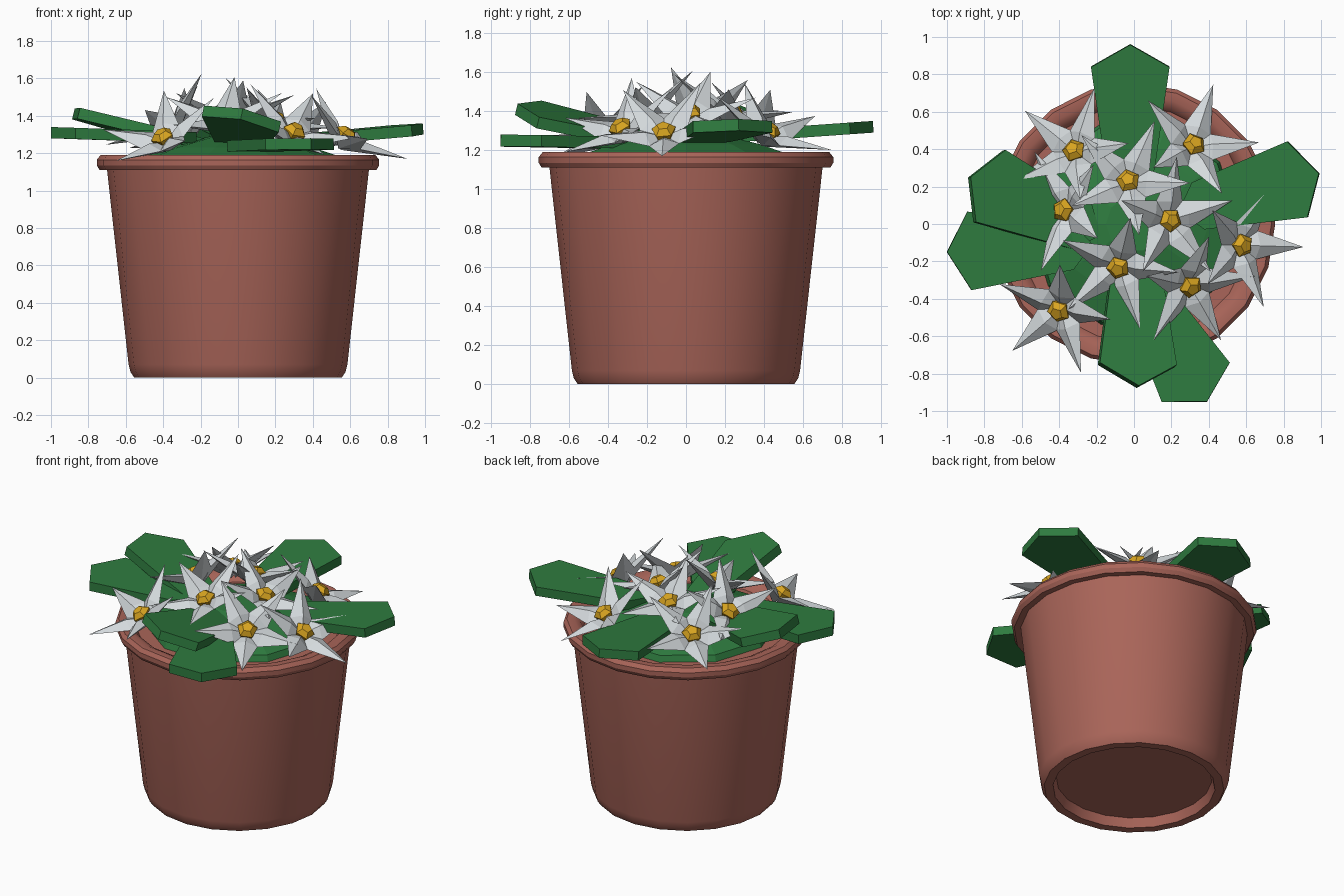
import bpy, bmesh, math
from mathutils import Matrix, Vector

if "Cube" in bpy.data.objects:
    bpy.data.objects.remove(bpy.data.objects["Cube"])


def material(name, color):
    m = bpy.data.materials.new(name)
    m.diffuse_color = (*color, 1)
    m.use_nodes = True
    m.node_tree.nodes["Principled BSDF"].inputs["Base Color"].default_value = m.diffuse_color
    return m


CLAY = material("terracotta", (0.40, 0.13, 0.10))
GREEN = material("leaf green", (0.028, 0.20, 0.05))
WHITE = material("petal white", (0.66, 0.70, 0.72))
YELLOW = material("centre yellow", (0.70, 0.38, 0.015))


def make_object(name, verts, faces, mat, matrix=Matrix()):
    me = bpy.data.meshes.new(name)
    bm = bmesh.new()
    vs = [bm.verts.new(v) for v in verts]
    for f in faces:
        bm.faces.new([vs[i] for i in f])
    bmesh.ops.recalc_face_normals(bm, faces=bm.faces)
    bm.to_mesh(me)
    bm.free()
    me.materials.append(mat)
    ob = bpy.data.objects.new(name, me)
    ob.matrix_world = matrix
    bpy.context.collection.objects.link(ob)
    return ob


def lathe(name, profile, sides, mat, matrix=Matrix()):
    """Revolve (radius, z) points; both ends are capped."""
    verts = [(r * math.cos(math.tau * i / sides), r * math.sin(math.tau * i / sides), z)
             for r, z in profile for i in range(sides)]
    faces = [(k * sides + i, k * sides + (i + 1) % sides,
              (k + 1) * sides + (i + 1) % sides, (k + 1) * sides + i)
             for k in range(len(profile) - 1) for i in range(sides)]
    last = (len(profile) - 1) * sides
    faces += [tuple(range(sides)), tuple(range(last, last + sides))]
    return make_object(name, verts, faces, mat, matrix)


# Pot: recessed foot, tapered wall, rolled rim, sunken top
pot = lathe("pot", [(0.48, 0.06), (0.50, 0.0), (0.555, 0.0), (0.575, 0.03), (0.585, 0.07),
                    (0.70, 1.11), (0.74, 1.11), (0.755, 1.135), (0.755, 1.165),
                    (0.735, 1.19), (0.69, 1.19), (0.65, 1.17), (0.63, 1.14)], 20, CLAY)
bpy.context.view_layer.objects.active = pot
pot.select_set(True)
bpy.ops.object.shade_smooth_by_angle(angle=math.radians(30))

# Low green mound under the flowers
lathe("foliage_mound", [(0.57, 1.13), (0.55, 1.18), (0.40, 1.23), (0.15, 1.29)], 10, GREEN)


# Leaves: thick pointed slabs, x axis pointing outward, origin at the tip
def leaf(i, tip, azimuth, pitch, roll):
    outline = [(0, 0), (-0.12, 0.21), (-0.67, 0.13), (-0.78, 0.0), (-0.67, -0.13), (-0.12, -0.21)]
    t = 0.03
    verts = [(x, y, z) for z in (-t, t) for x, y in outline]
    n = len(outline)
    faces = [(k, (k + 1) % n, n + (k + 1) % n, n + k) for k in range(n)]
    for b in (0, n):
        faces += [(b, b + 1, b + 2, b + 3), (b, b + 3, b + 4, b + 5)]
    mtx = (Matrix.Translation(tip) @ Matrix.Rotation(math.radians(azimuth), 4, 'Z')
           @ Matrix.Rotation(math.radians(-pitch), 4, 'Y')
           @ Matrix.Rotation(math.radians(roll), 4, 'X'))
    make_object(f"leaf_{i}", verts, faces, GREEN, mtx)


for i, args in enumerate([
    ((-0.02, 0.96, 1.32), 90, 4, 0),
    ((0.99, 0.27, 1.33), 15, 5, 0),
    ((-0.88, 0.25, 1.41), 156, 12, 8),
    ((-1.00, -0.15, 1.31), 183, 2, 0),
    ((0.02, -0.87, 1.41), -89, 13, -12),
    ((0.39, -0.95, 1.25), -60, 1, 0),
]):
    leaf(i + 1, *args)


# Flowers: five ridged, raised pointed petals around a faceted dome
def flower(i, centre, facing, tilt, phase):
    axis = Matrix.Rotation(math.radians(facing), 4, 'Z') @ Vector((0, 1, 0))
    mtx = (Matrix.Translation(centre) @ Matrix.Rotation(math.radians(tilt), 4, axis)
           @ Matrix.Rotation(math.radians(phase), 4, 'Z'))
    petal = [(0.0, 0, 0.0), (0.10, 0.078, 0.02), (0.10, -0.078, 0.02),
             (0.10, 0, 0.06), (0.34, 0, 0.12), (0.02, 0, -0.05)]
    tris = [(0, 3, 1), (0, 2, 3), (1, 3, 4), (3, 2, 4), (0, 1, 5), (0, 5, 2), (1, 4, 5), (4, 2, 5)]
    verts, faces = [], []
    for k in range(5):
        rot = Matrix.Rotation(math.tau * k / 5, 3, 'Z')
        faces += [tuple(6 * k + j for j in t) for t in tris]
        verts += [rot @ Vector(p) for p in petal]
    make_object(f"flower_{i}_petals", verts, faces, WHITE, mtx)
    lathe(f"flower_{i}_centre", [(0.045, -0.01), (0.065, 0.04), (0.035, 0.07)], 5, YELLOW,
          mtx @ Matrix.Rotation(math.pi / 5, 4, 'Z'))


for i, (x, y, z, facing, tilt, phase) in enumerate([
    (-0.39, -0.45, 1.26, 230, 36, 5),
    (0.56, -0.11, 1.27, -11, 36, -2),
    (0.29, -0.32, 1.29, -48, 36, -60),
    (0.18, 0.02, 1.36, 0, 24, 18),
    (-0.08, -0.22, 1.36, 250, 24, 3),
    (-0.36, 0.07, 1.34, 170, 36, 42),
    (-0.31, 0.38, 1.29, 130, 30, -3),
    (0.31, 0.41, 1.27, 53, 32, 0),
    (-0.03, 0.22, 1.37, 98, 18, 65),
]):
    flower(i + 1, (x, y, z), facing, tilt, phase)
